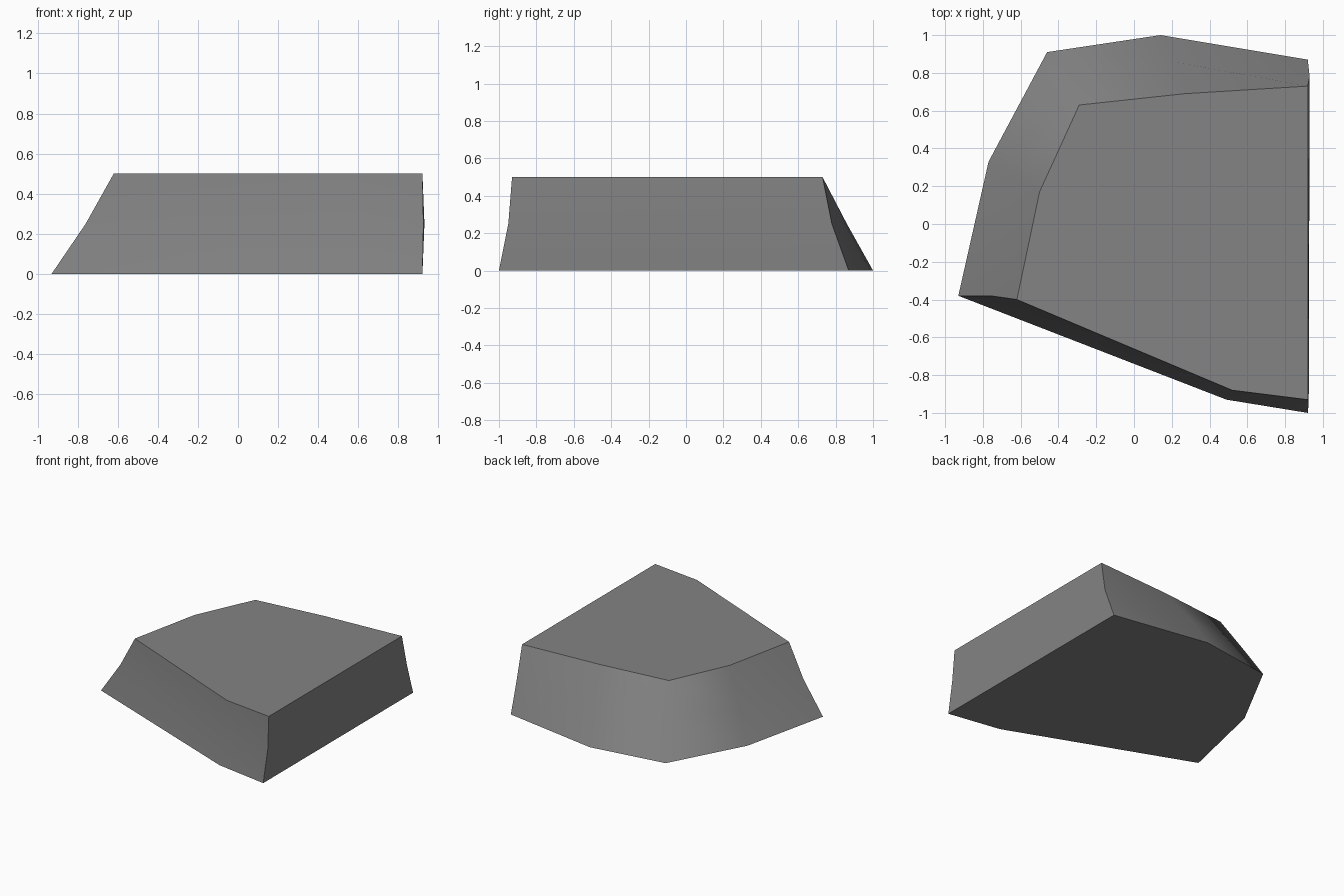
import bpy, bmesh

if "Cube" in bpy.data.objects:
    bpy.data.objects.remove(bpy.data.objects["Cube"])

# Outline of the block at each level, starting at the left corner, clockwise from above
LEVELS = [
    (0.0, [(-0.93, -0.38), (-0.77, 0.33), (-0.46, 0.91), (0.14, 1.0),
           (0.92, 0.87), (0.92, -1.0), (0.49, -0.93)]),
    (0.25, [(-0.76, -0.38), (-0.63, 0.25), (-0.38, 0.77), (0.20, 0.86),
            (0.93, 0.78), (0.925, -0.95), (0.50, -0.895)]),
    (0.5, [(-0.62, -0.40), (-0.50, 0.17), (-0.29, 0.63), (0.27, 0.69),
           (0.92, 0.73), (0.92, -0.93), (0.52, -0.88)]),
]
CORNERS = (0, 4, 5)  # upright edges that stay sharp

grey = bpy.data.materials.new("stone grey")
grey.diffuse_color = (0.23, 0.23, 0.23, 1)
grey.use_nodes = True
grey.node_tree.nodes["Principled BSDF"].inputs["Base Color"].default_value = grey.diffuse_color

# Stone block: loft the outlines and cap both ends
bm = bmesh.new()
rings = [[bm.verts.new((x, y, z)) for x, y in outline] for z, outline in LEVELS]
n = len(rings[0])
for low, high in zip(rings, rings[1:]):
    for i in range(n):
        j = (i + 1) % n
        bm.faces.new((low[i], low[j], high[j], high[i]))
    for i in CORNERS:
        bm.edges.get((low[i], high[i])).smooth = False
for f in bm.faces:
    f.smooth = True
for ring in (rings[0], rings[-1]):
    cap = bm.faces.new(ring)
    for e in cap.edges:
        e.smooth = False
bmesh.ops.recalc_face_normals(bm, faces=bm.faces)

mesh = bpy.data.meshes.new("stone_block")
bm.to_mesh(mesh)
bm.free()
mesh.materials.append(grey)
block = bpy.data.objects.new("stone_block", mesh)
bpy.context.collection.objects.link(block)
